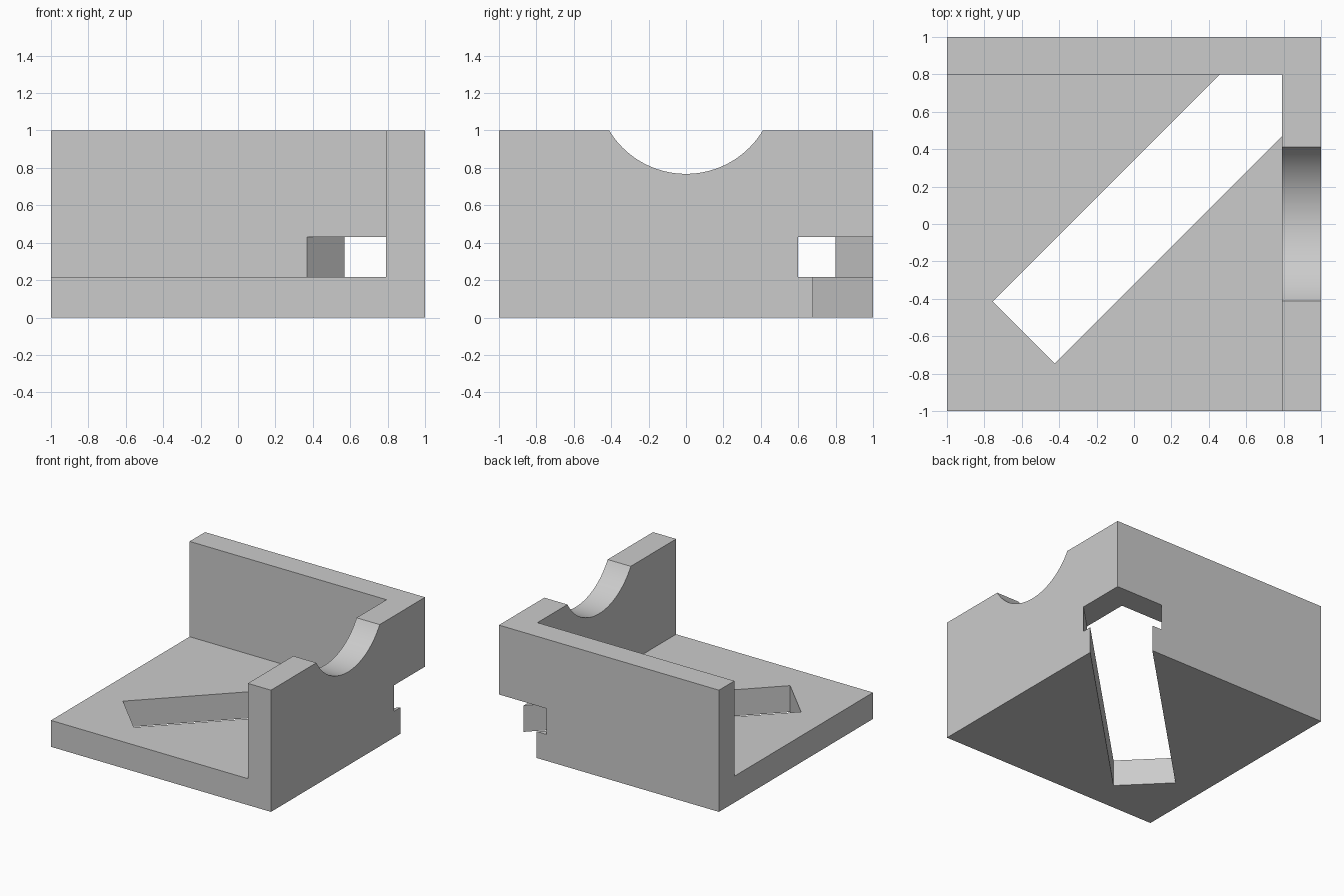
import bpy
from math import radians, sqrt
from mathutils import Vector

if "Cube" in bpy.data.objects:
    bpy.data.objects.remove(bpy.data.objects["Cube"], do_unlink=True)

FLOOR, WALL_X, WALL_Y = 0.217, 0.79, 0.8

grey = bpy.data.materials.new("plain grey")
grey.use_nodes = True
colour = (0.6, 0.6, 0.6, 1)
grey.diffuse_color = colour
grey.node_tree.nodes["Principled BSDF"].inputs["Base Color"].default_value = colour


def box(name, low, high, angle=0):
    """Box between two corners, turned about the world z axis."""
    low, high = Vector(low), Vector(high)
    bpy.ops.mesh.primitive_cube_add(size=1)
    ob = bpy.context.object
    ob.name = name
    size, mid = high - low, (low + high) / 2
    for v in ob.data.vertices:
        v.co = Vector(a * b for a, b in zip(v.co, size)) + mid
    ob.rotation_euler.z = radians(angle)
    return ob


def cut(target, cutter):
    """Subtract the cutter from the target and remove it."""
    cutter.hide_render = True
    mod = target.modifiers.new("cut", 'BOOLEAN')
    mod.operation = 'DIFFERENCE'
    mod.solver = 'EXACT'
    mod.object = cutter
    bpy.context.view_layer.objects.active = target
    bpy.ops.object.modifier_apply(modifier=mod.name)
    bpy.data.objects.remove(cutter, do_unlink=True)


# Solid block hollowed into a floor with two walls
bracket = box("corner_bracket", (-1, -1, 0), (1, 1, 1))
cut(bracket, box("pocket_cutter", (-2, -2, FLOOR), (WALL_X, WALL_Y, 2)))

# Diagonal slot through the floor, open at the corner
end = -1.17 / sqrt(2)
cut(bracket, box("slot_cutter", (end, -0.227, -1), (2, 0.241, FLOOR + 0.1), 45))

# Wider diagonal channel under the walls
cut(bracket, box("channel_cutter", (0.4, -0.283, FLOOR), (2, 0.305, 0.43), 45))

# Round saddle in the top of the side wall
bpy.ops.mesh.primitive_cylinder_add(vertices=96, radius=0.48, depth=1,
                                    location=(1, 0, 1.248),
                                    rotation=(0, radians(90), 0))
cut(bracket, bpy.context.object)

bracket.data.materials.clear()
bracket.data.materials.append(grey)
bpy.ops.object.select_all(action='DESELECT')
bracket.select_set(True)
bpy.context.view_layer.objects.active = bracket
bpy.ops.object.shade_smooth_by_angle(angle=radians(30))
